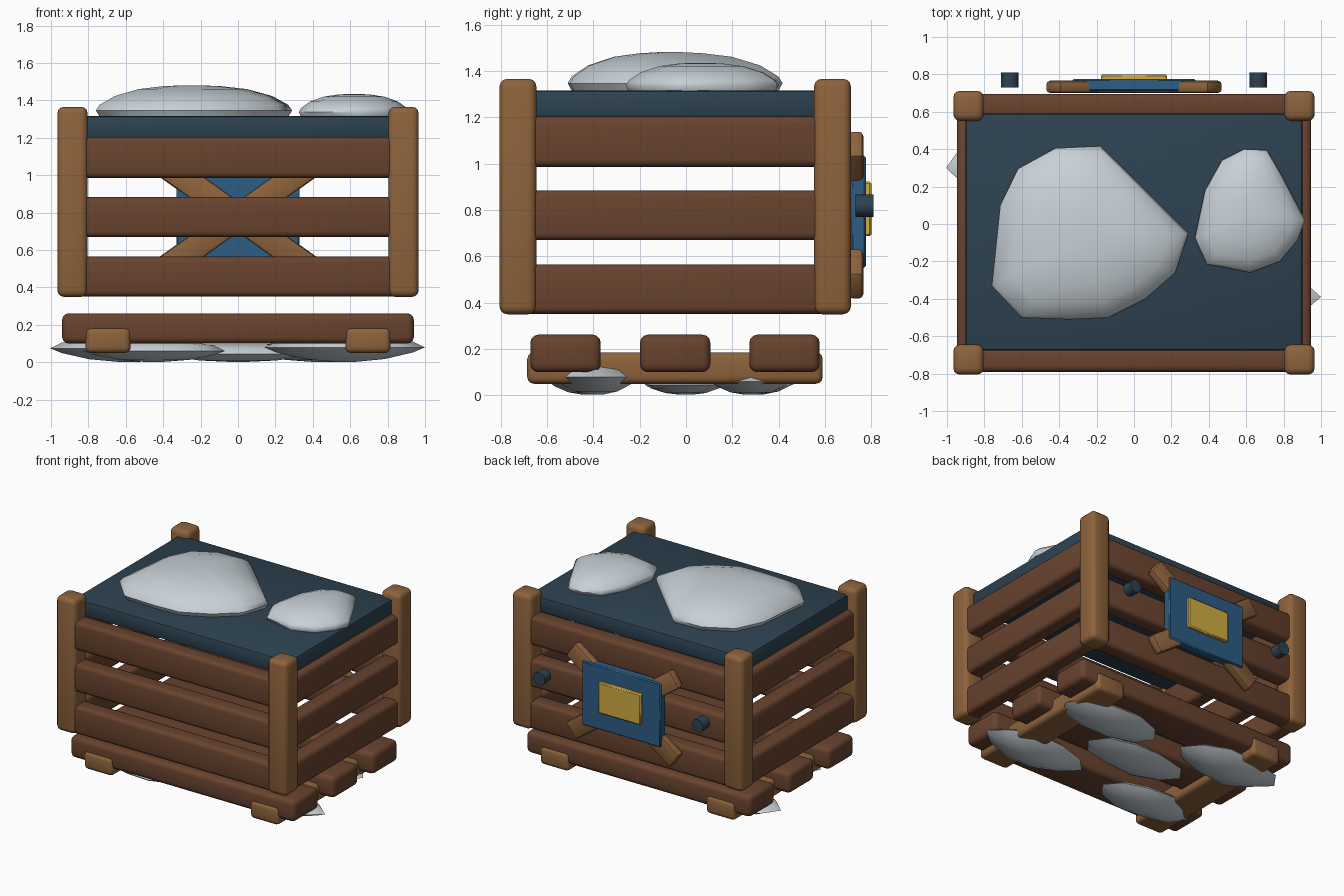
import bpy, bmesh, math
from mathutils import Vector

cube = bpy.data.objects.get("Cube")
if cube:
    bpy.data.objects.remove(cube, do_unlink=True)


def material(name, r, g, b):
    m = bpy.data.materials.new(name)
    m.use_nodes = True
    m.diffuse_color = (r, g, b, 1)
    m.node_tree.nodes["Principled BSDF"].inputs["Base Color"].default_value = (r, g, b, 1)
    return m


dark_wood = material("dark wood", .14, .056, .028)
light_wood = material("light wood", .27, .125, .045)
slate = material("slate blue", .026, .055, .082)
stone = material("pale stone", .58, .64, .68)
blue = material("panel blue", .026, .11, .23)
gold = material("gold", .64, .42, .055)


def finish(bm, name, mat, angle=40):
    bmesh.ops.recalc_face_normals(bm, faces=bm.faces[:])
    mesh = bpy.data.meshes.new(name)
    bm.to_mesh(mesh)
    bm.free()
    mesh.materials.append(mat)
    ob = bpy.data.objects.new(name, mesh)
    bpy.context.collection.objects.link(ob)
    bpy.ops.object.select_all(action='DESELECT')
    bpy.context.view_layer.objects.active = ob
    ob.select_set(True)
    bpy.ops.object.shade_smooth_by_angle(angle=math.radians(angle))
    return ob


def box(name, mat, lo, hi, bevel=.03, segments=3):
    """Rounded box between two corners."""
    lo, hi = Vector(lo), Vector(hi)
    bm = bmesh.new()
    bmesh.ops.create_cube(bm, size=1)
    bmesh.ops.scale(bm, vec=hi - lo, verts=bm.verts[:])
    bmesh.ops.bevel(bm, geom=bm.edges[:], offset=bevel, segments=segments,
                    profile=.5, affect='EDGES')
    ob = finish(bm, name, mat)
    ob.location = (lo + hi) / 2
    return ob


def pebble(name, outline, centre, rings):
    """Lens-shaped stone: an outline repeated at (scale, height) rings."""
    bm = bmesh.new()
    c = Vector(centre)
    loops = []
    for s, z in rings:
        loops.append([bm.verts.new((*(c + (Vector(p) - c) * s), z)) for p in outline])
    n = len(outline)
    for a, b in zip(loops, loops[1:]):
        for i in range(n):
            j = (i + 1) % n
            bm.faces.new((a[i], a[j], b[j], b[i]))
    bm.faces.new(loops[0])
    bm.faces.new(loops[-1])
    return finish(bm, name, stone, 55)


# Corner posts
for sx, side in ((-1, "right"), (1, "left")):
    for y, end in ((-.725, "front"), (.632, "back")):
        box(f"{end}_{side}_post", light_wood, (sx * .885 - .081, y - .08, .35),
            (sx * .885 + .081, y + .08, 1.366), .035)

# Wall slats in three rows
for row, (z0, z1) in enumerate(((.352, .565), (.67, .884), (.986, 1.204))):
    for y, end in ((-.725, "front"), (.63, "back")):
        box(f"{end}_slat_{row}", dark_wood, (-.86, y - .065, z0), (.86, y + .065, z1))
    for sx, side in ((-1, "right"), (1, "left")):
        box(f"{side}_slat_{row}", dark_wood, (sx * .885 - .062, -.71, z0),
            (sx * .885 + .062, .61, z1))

# Lid
box("lid", slate, (-.9, -.675, 1.2), (.9, .59, 1.316), .015, 2)

# Pallet boards and skids
for i, y in enumerate((-.52, -.047, .425)):
    box(f"pallet_board_{i}", dark_wood, (-.94, y - .152, .1), (.94, y + .152, .262), .035)
for sx, side in ((-1, "right"), (1, "left")):
    box(f"{side}_skid", light_wood, (sx * .695 - .121, -.685, .05),
        (sx * .695 + .121, .59, .186), .03)

# Crossed braces, panel and plaque on the back
for s in (-1, 1):
    brace = box("back_brace", light_wood, (-.535, .7, .708), (.535, .766, .848), .02, 2)
    brace.rotation_euler.y = s * math.radians(35.5)
box("back_panel", blue, (-.33, .712, .55), (.33, .776, 1.035), .008, 1)
box("back_plaque", gold, (-.177, .76, .687), (.177, .8, .922), .008, 1)

# Round pegs
for s in (-1, 1):
    bm = bmesh.new()
    bmesh.ops.create_cone(bm, cap_ends=True, segments=10, radius1=.049,
                          radius2=.049, depth=.078)
    peg = finish(bm, "back_peg", slate)
    peg.rotation_euler.x = math.pi / 2
    peg.location = (s * .664, .77, .818)

# Stones on the lid
large = [(-.76, -.33), (-.715, .1), (-.62, .295), (-.42, .405), (-.18, .417), (.085, .155),
         (.29, -.05), (.22, -.26), (.06, -.4), (-.14, -.5), (-.35, -.51), (-.6, -.5)]
small = [(.325, -.075), (.38, .18), (.47, .34), (.59, .4), (.71, .395), (.79, .26),
         (.915, .02), (.875, -.085), (.78, -.2), (.62, -.26), (.39, -.215)]
dome = ((.96, 0), (1, .2), (.96, .38), (.8, .66), (.55, .88), (.3, .97), (.1, 1))
for name, outline, centre, height in (("large_top_stone", large, (-.25, -.07), .168),
                                      ("small_top_stone", small, (.62, .06), .122)):
    pebble(name, outline, centre, [(s, 1.313 + t * height) for s, t in dome])

# Flat stones under the pallet: x, y, half length, half width, rim height
for i, (x, y, rx, ry, rim) in enumerate(((.57, -.39, .43, .2, .08), (-.585, .3, .42, .21, .075),
                                         (0, 0, .41, .19, .045), (.45, .28, .4, .2, .06),
                                         (-.45, -.42, .38, .19, .06))):
    outline = []
    for k in range(10):
        a = k * math.tau / 10
        r = 1 - .06 * (1 + math.sin(k * 2.3 + i)) * (k % 5 != 0)
        outline.append((x + rx * r * math.cos(a), y + ry * r * math.sin(a)))
    pebble(f"under_stone_{i}", outline, (x, y),
           ((.15, .003), (.5, rim * .22), (.85, rim * .66), (1, rim),
            (.85, rim + .03), (.5, rim + .05)))
